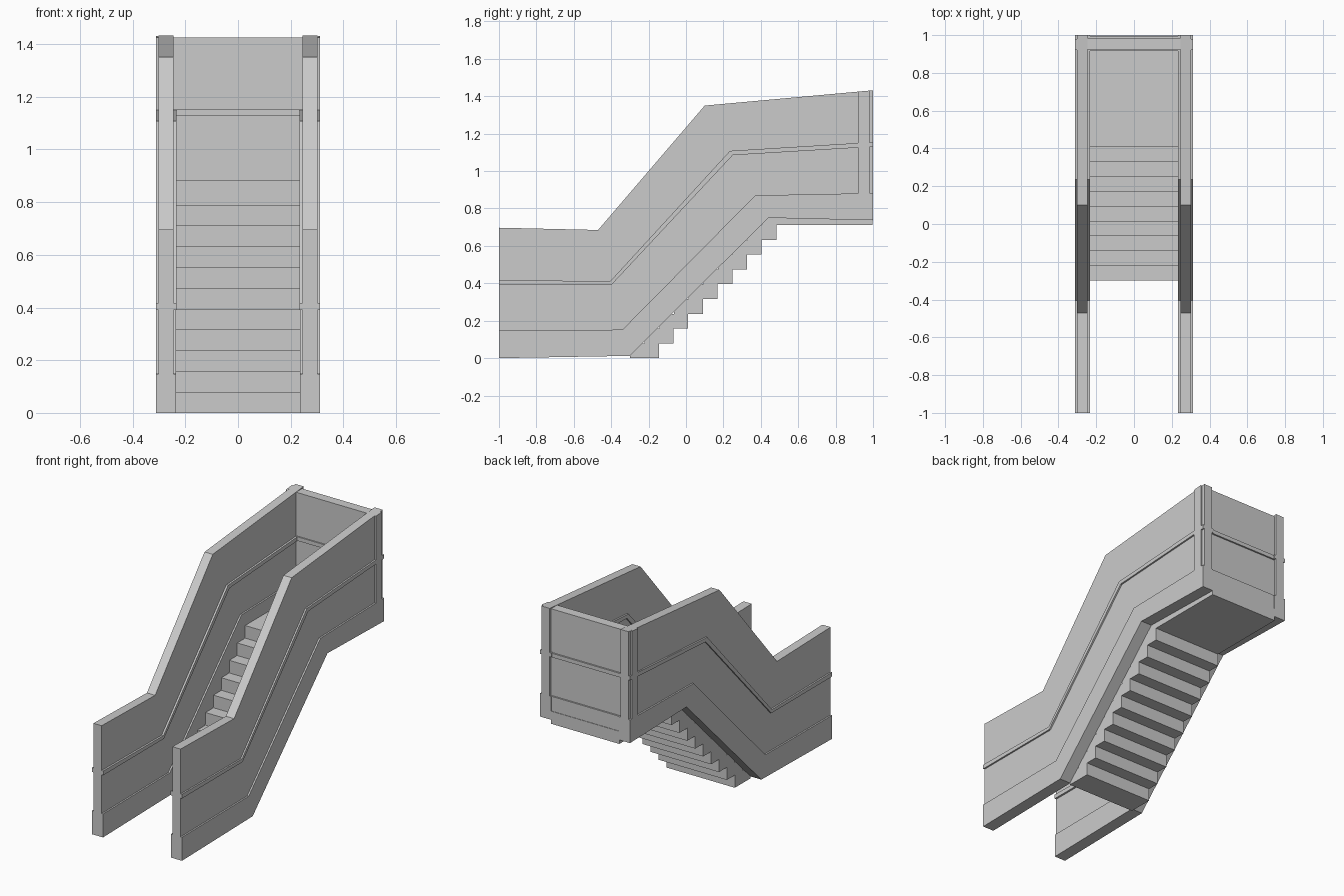
import bpy
import bmesh

cube = bpy.data.objects.get("Cube")
if cube:
    bpy.data.objects.remove(cube, do_unlink=True)

GREY = (0.6, 0.6, 0.6, 1.0)
concrete = bpy.data.materials.new("plain grey")
concrete.use_nodes = True
concrete.diffuse_color = GREY
concrete.node_tree.nodes["Principled BSDF"].inputs["Base Color"].default_value = GREY


def band(name, lower, upper, x0, x1):
    """Solid between two (y, z) lines, spanning x0 to x1."""
    bm = bmesh.new()
    rows = [[bm.verts.new((x, y, z)) for y, z in line]
            for x in (x0, x1) for line in (lower, upper)]
    a, b, c, d = rows
    last = len(lower) - 1
    for i in range(last):
        for p, q in ((a, b), (b, d), (d, c), (c, a)):
            bm.faces.new((p[i], p[i + 1], q[i + 1], q[i]))
    for i in (0, last):
        bm.faces.new((a[i], b[i], d[i], c[i]))
    bmesh.ops.recalc_face_normals(bm, faces=bm.faces)
    mesh = bpy.data.meshes.new(name)
    bm.to_mesh(mesh)
    bm.free()
    mesh.materials.append(concrete)
    obj = bpy.data.objects.new(name, mesh)
    bpy.context.collection.objects.link(obj)
    return obj


def box(name, x, y, z):
    return band(name, [(y[0], z[0]), (y[1], z[0])],
                [(y[0], z[1]), (y[1], z[1])], *x)


# Lines that follow the flight, from foot to landing
base = [(-1, 0), (-0.30, 0.012), (0.44, 0.75), (1, 0.737)]
skirt_top = [(-1, 0.147), (-0.34, 0.152), (0.37, 0.87), (1, 0.882)]
rail_low = [(-1, 0.39), (-0.40, 0.39), (0.25, 1.085), (1, 1.13)]
rail_top = [(-1, 0.417), (-0.405, 0.411), (0.235, 1.108), (1, 1.155)]
coping = [(-1, 0.697), (-0.47, 0.685), (0.10, 1.35), (1, 1.432)]

# Side walls, with corner posts proud of the outer face
for side, s in (("right", -1), ("left", 1)):
    for part, low, high, inner, outer in (
            ("skirting", base, skirt_top, 0.235, 0.312),
            ("lower_panel", skirt_top, rail_low, 0.245, 0.302),
            ("rail", rail_low, rail_top, 0.233, 0.312),
            ("upper_panel", rail_top, coping, 0.245, 0.302)):
        band(f"{side}_{part}", low, high, s * inner, s * outer)
    post_x = (s * 0.300, s * 0.312)
    box(f"{side}_lower_post", post_x, (0.92, 0.98), (0.87, 1.14))
    band(f"{side}_upper_post", [(0.92, 1.14), (0.98, 1.14)],
         [(0.92, 1.425), (0.98, 1.43)], *post_x)

# Back wall of the landing
span = (-0.246, 0.246)
box("back_panel", span, (0.925, 0.985), (0.79, 1.424))
box("back_skirting", span, (0.917, 0.995), (0.79, 0.882))
box("back_rail", span, (0.917, 0.995), (1.127, 1.152))

# Steps and landing slab
STEPS, RISE, RUN = 10, 0.079, 0.0785
for i in range(STEPS):
    y = -0.30 + RUN * i
    end = 0.998 if i == STEPS - 1 else y + 0.155
    box("landing" if i == STEPS - 1 else f"step_{i + 1}",
        (-0.237, 0.237), (y, end), (RISE * i, RISE * (i + 1)))
